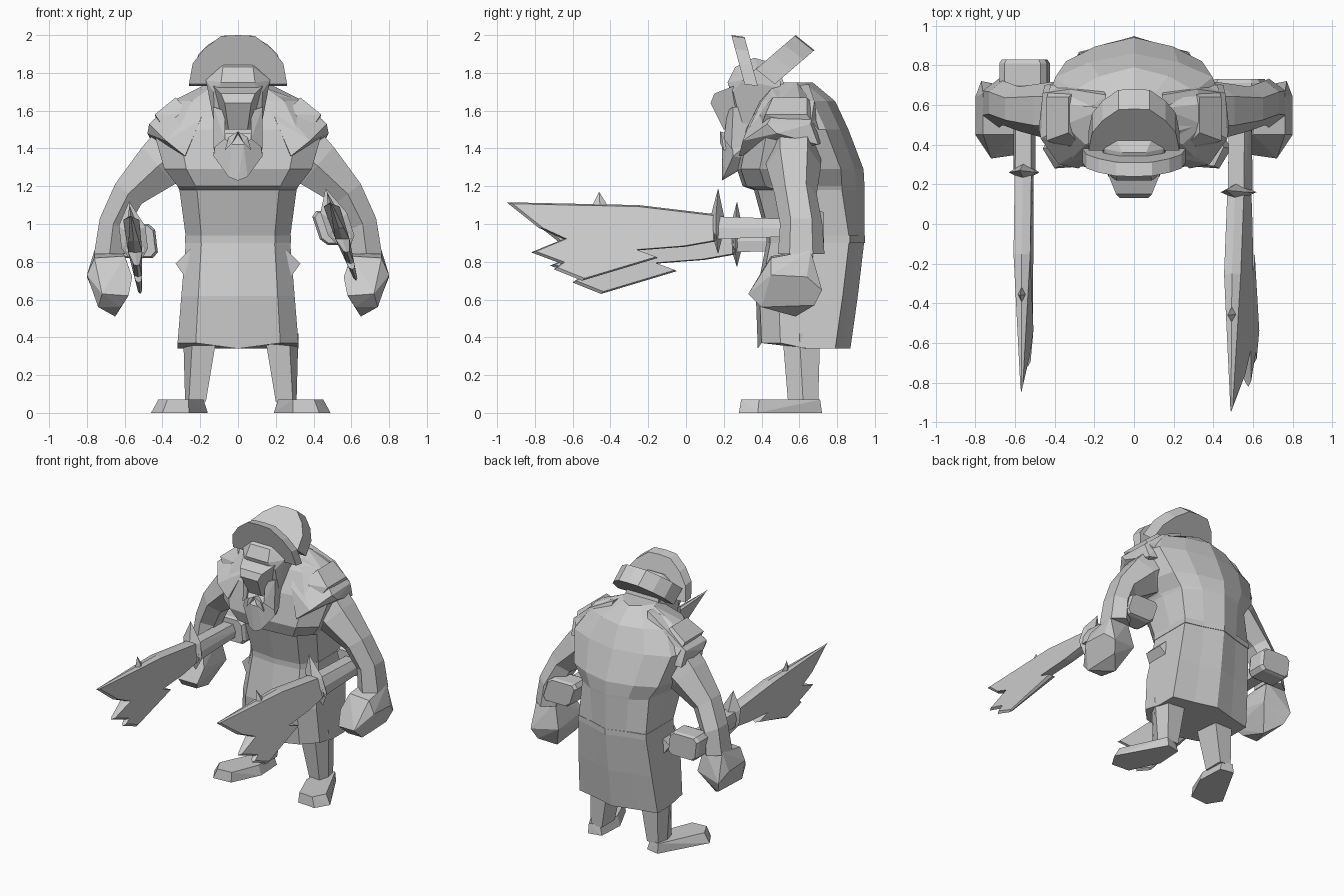
import bpy, bmesh, math
from mathutils import Vector

grey = bpy.data.materials.new("plain_grey")
grey.diffuse_color = (0.6, 0.6, 0.6, 1)


def finish(name, bm):
    bmesh.ops.recalc_face_normals(bm, faces=bm.faces[:])
    me = bpy.data.meshes.new(name)
    bm.to_mesh(me)
    bm.free()
    me.materials.append(grey)
    ob = bpy.data.objects.new(name, me)
    bpy.context.collection.objects.link(ob)
    return ob


def hull(name, pts):
    bm = bmesh.new()
    for p in pts:
        bm.verts.new(p)
    res = bmesh.ops.convex_hull(bm, input=bm.verts[:])
    junk = [g for g in res["geom_interior"] + res["geom_unused"] if isinstance(g, bmesh.types.BMVert)]
    if junk:
        bmesh.ops.delete(bm, geom=list(set(junk)), context='VERTS')
    bmesh.ops.dissolve_limit(bm, angle_limit=0.06, verts=bm.verts[:], edges=bm.edges[:])
    return finish(name, bm)


def loft(name, rings):
    bm = bmesh.new()
    vr = [[bm.verts.new(p) for p in r] for r in rings]
    n = len(vr[0])
    for a, b in zip(vr, vr[1:]):
        for i in range(n):
            bm.faces.new((a[i], a[(i + 1) % n], b[(i + 1) % n], b[i]))
    bm.faces.new(vr[0])
    bm.faces.new(vr[-1])
    return finish(name, bm)


def sym(pts):
    """Mirror a half set of points across x = 0."""
    return [(x, y, z) for x, y, z in pts] + [(-x, y, z) for x, y, z in pts if x]


def side(pts, s, dx=0):
    return [(x * s + dx, y, z) for x, y, z in pts]


# Robe: half width, front y, back y, z, with a square-cornered back
def robe_ring(w, f, b, z):
    m = (f + b) / 2
    corner = (w, b - 0.08, z) if z < 1.1 else (0.88 * w, b - 0.12, z)
    half = [(0.7 * w, f + 0.02), (w, f + 0.12), (w, m + 0.02), corner[:2], (0.5 * w, b - 0.045)]
    dz = 0.03 if z < 0.4 else 0
    return ([(0, f, z - dz)] + [(x, y, z - dz * (y > m)) for x, y in half] + [(0, b, z - dz)]
            + [(-x, y, z - dz * (y > m)) for x, y in reversed(half)])


loft("robe", [robe_ring(*r) for r in (
    (0.32, 0.38, 0.87, 0.37), (0.30, 0.37, 0.91, 0.62), (0.275, 0.43, 0.945, 0.92),
    (0.31, 0.36, 0.945, 1.18), (0.32, 0.30, 0.945, 1.20), (0.39, 0.27, 0.94, 1.29),
    (0.45, 0.31, 0.86, 1.50), (0.35, 0.38, 0.79, 1.65), (0.15, 0.46, 0.67, 1.75))])

# Belt band round the waist
loft("waist_band", [robe_ring(0.28, 0.425, 0.947, z) for z in (0.90, 0.94)])

# Neck and skull
hull("neck", sym([(0.13, 0.36, 1.5), (0.15, 0.58, 1.55), (0.12, 0.36, 1.78), (0.13, 0.5, 1.8)]))
hull("skull", sym([(0.09, 0.22, 1.75), (0.13, 0.25, 1.70), (0.12, 0.3, 1.5), (0.08, 0.26, 1.83),
                   (0.17, 0.30, 1.76), (0.15, 0.38, 1.83), (0.12, 0.5, 1.84), (0.15, 0.5, 1.72),
                   (0.06, 0.36, 1.88)]))
# Long broad nose
hull("nose", sym([(0.09, 0.15, 1.69), (0.07, 0.13, 1.64), (0.13, 0.25, 1.73), (0.05, 0.2, 1.5),
                  (0.07, 0.28, 1.5), (0.12, 0.3, 1.66)]))
# Cheeks, beard and moustache
for s in (1, -1):
    hull("cheek", side([(0.07, 0.22, 1.6), (0.13, 0.25, 1.62), (0.13, 0.24, 1.4), (0.07, 0.2, 1.45),
                        (0.12, 0.38, 1.62), (0.12, 0.38, 1.42)], s))
    hull("moustache", side([(0, 0.18, 1.49), (0.05, 0.19, 1.46), (0.07, 0.2, 1.39), (0.03, 0.18, 1.43),
                            (0, 0.26, 1.47), (0.06, 0.26, 1.41)], s))
hull("beard", sym([(0.11, 0.24, 1.48), (0.13, 0.25, 1.36), (0.05, 0.2, 1.25), (0, 0.19, 1.23),
                   (0.03, 0.19, 1.42), (0.12, 0.4, 1.48), (0.08, 0.36, 1.33)]))

# Hat: two turned up half-round flaps, front and back
arch = [(0.26, 0), (0.24, 0.42), (0.18, 0.72), (0.09, 0.98), (0, 1)]
arch = arch + [(-x, h) for x, h in arch[-2::-1]]


def flap(name, base, rise, thick, wide):
    rings = []
    for t in (0, 1):
        rings.append([(x * wide, base[0] + rise[0] * h + thick[0] * t, base[1] + rise[1] * h + thick[1] * t)
                      for x, h in arch])
    loft(name, rings)


flap("front_hat_flap", (0.31, 1.74), (-0.07, 0.26), (0.07, -0.01), 1)
flap("back_hat_flap", (0.37, 1.82), (0.21, 0.18), (0.10, -0.08), 0.88)


# Circle-like section in the plane across an arm
def arm_ring(cx, cy, cz, r, ry, tilt):
    out = []
    for i in range(6):
        a = math.tau * (i + 0.5) / 6
        u = r * math.cos(a) * 1.12
        out.append((cx + u * math.cos(tilt), cy + ry * math.sin(a) * 1.12, cz + u * math.sin(tilt)))
    return out


for s in (1, -1):
    # Sleeve arm
    loft("arm", [side(arm_ring(*r), s) for r in (
        (0.30, 0.57, 1.40, 0.17, 0.13, 0.95), (0.42, 0.57, 1.31, 0.135, 0.13, 0.85),
        (0.58, 0.58, 1.16, 0.09, 0.10, 0.65), (0.66, 0.61, 1.00, 0.08, 0.10, 0.4),
        (0.68, 0.61, 0.84, 0.085, 0.11, 0.0))])
    # Fist
    hull("hand", side([(0.60, 0.45, 0.83), (0.76, 0.45, 0.82), (0.61, 0.66, 0.86), (0.76, 0.66, 0.86),
                       (0.56, 0.40, 0.72), (0.58, 0.35, 0.62), (0.72, 0.33, 0.63), (0.80, 0.45, 0.73),
                       (0.80, 0.64, 0.72), (0.57, 0.68, 0.68), (0.65, 0.58, 0.51), (0.74, 0.68, 0.57),
                       (0.62, 0.40, 0.56), (0.74, 0.40, 0.56), (0.77, 0.72, 0.65)], s))
    # Layered shoulder cape
    hull("shoulder_cape", side([(0.14, 0.45, 1.72), (0.14, 0.65, 1.74), (0.34, 0.5, 1.65), (0.32, 0.68, 1.65),
                                (0.47, 0.43, 1.53), (0.46, 0.66, 1.53), (0.48, 0.48, 1.48), (0.45, 0.70, 1.42),
                                (0.38, 0.30, 1.44), (0.28, 0.28, 1.36), (0.2, 0.34, 1.55), (0.2, 0.75, 1.45)], s))
    hull("shoulder_pad", side([(0.33, 0.46, 1.67), (0.33, 0.64, 1.67), (0.44, 0.42, 1.58), (0.44, 0.64, 1.58),
                               (0.40, 0.4, 1.52), (0.42, 0.7, 1.5), (0.25, 0.38, 1.58), (0.25, 0.72, 1.58)], s))
    # Hip pouch
    hull("hip_pouch", side([(0.25, 0.5, 0.87), (0.25, 0.68, 0.87), (0.33, 0.52, 0.79), (0.33, 0.66, 0.79),
                            (0.28, 0.5, 0.72), (0.28, 0.68, 0.72)], s))
    # Leg and splayed foot
    dx = 0.015 + 0.015 * s
    loft("leg", [side(r, s, dx) for r in (
        [(0.17, 0.55, 0.06), (0.26, 0.54, 0.06), (0.28, 0.62, 0.06), (0.26, 0.7, 0.06), (0.17, 0.7, 0.06)],
        [(0.11, 0.51, 0.42), (0.24, 0.51, 0.42), (0.29, 0.6, 0.42), (0.26, 0.71, 0.42), (0.11, 0.71, 0.42)])])
    foot = [(0.17, 0.70), (0.27, 0.72), (0.31, 0.55), (0.46, 0.38), (0.40, 0.28), (0.26, 0.29), (0.16, 0.5)]
    hull("foot", side([(x, y, 0) for x, y in foot]
                      + [(0.27 + (x - 0.27) * 0.8, 0.52 + (y - 0.52) * 0.95, 0.07) for x, y in foot], s, dx))

# Barbed sword: outline in y, z, thinning towards the tip and the barb
blade = [(0.17, 1.05), (-0.25, 1.10), (-0.95, 1.115),
         (-0.78, 0.98), (-0.65, 0.92), (-0.82, 0.85), (-0.66, 0.79), (-0.70, 0.76), (-0.55, 0.70),
         (-0.15, 0.82), (-0.26, 0.86), (0.0, 0.88), (0.17, 0.91)]


def sword(x0, dy, dz, tilt):
    def place(x, y, z):
        return (x0 + x - (z - 1.05) * tilt, y + dy, z + dz)
    rings = []
    for x, k in ((-0.042, 0.95), (0, 1), (0.042, 0.95)):
        rings.append([place(x * min(1, (y + 1.0) * 3) * min(1, (z - 0.62) * 3), -0.3 + (y + 0.3) * k,
                            0.95 + (z - 0.95) * k) for y, z in blade])
    loft("sword_blade", rings)
    # Small spike on the back of the blade
    hull("blade_spike", [place(*p) for p in (
        (0, -0.46, 1.17), (0, -0.41, 1.09), (0, -0.50, 1.09), (0.022, -0.455, 1.09), (-0.022, -0.455, 1.09))])
    # Pointed crossguard
    hull("sword_guard", [place(*p) for p in (
        (0, 0.17, 1.19), (0, 0.17, 0.84), (0.07, 0.16, 1.06), (-0.07, 0.16, 1.06), (0.07, 0.16, 0.94),
        (-0.07, 0.16, 0.94), (0, 0.12, 1.0), (0, 0.21, 1.0))])
    # Grip
    hull("sword_grip", [place(x, y, z) for y, e in ((0.15, 0), (0.6, 0.015)) for x, z in
                        ((0.045, 0.92 + e), (-0.045, 0.92 + e), (0.055, 0.98), (-0.055, 0.98),
                         (0.04, 1.04 - e), (-0.04, 1.04 - e))])
    # Blocky pommel
    hull("sword_pommel", [place(x * k, y, 0.98 + h * k) for y, k in ((0.58, 0.9), (0.6, 1), (0.71, 1), (0.73, 0.9))
                          for x, h in ((0.12, -0.06), (0.12, 0.06), (-0.12, 0.06), (-0.12, -0.06),
                                       (0.09, 0.09), (-0.09, 0.09), (0.09, -0.09), (-0.09, -0.09))])


sword(0.51, 0.0, 0.0, 0.33)
sword(-0.56, 0.1, -0.07, 0.12)
